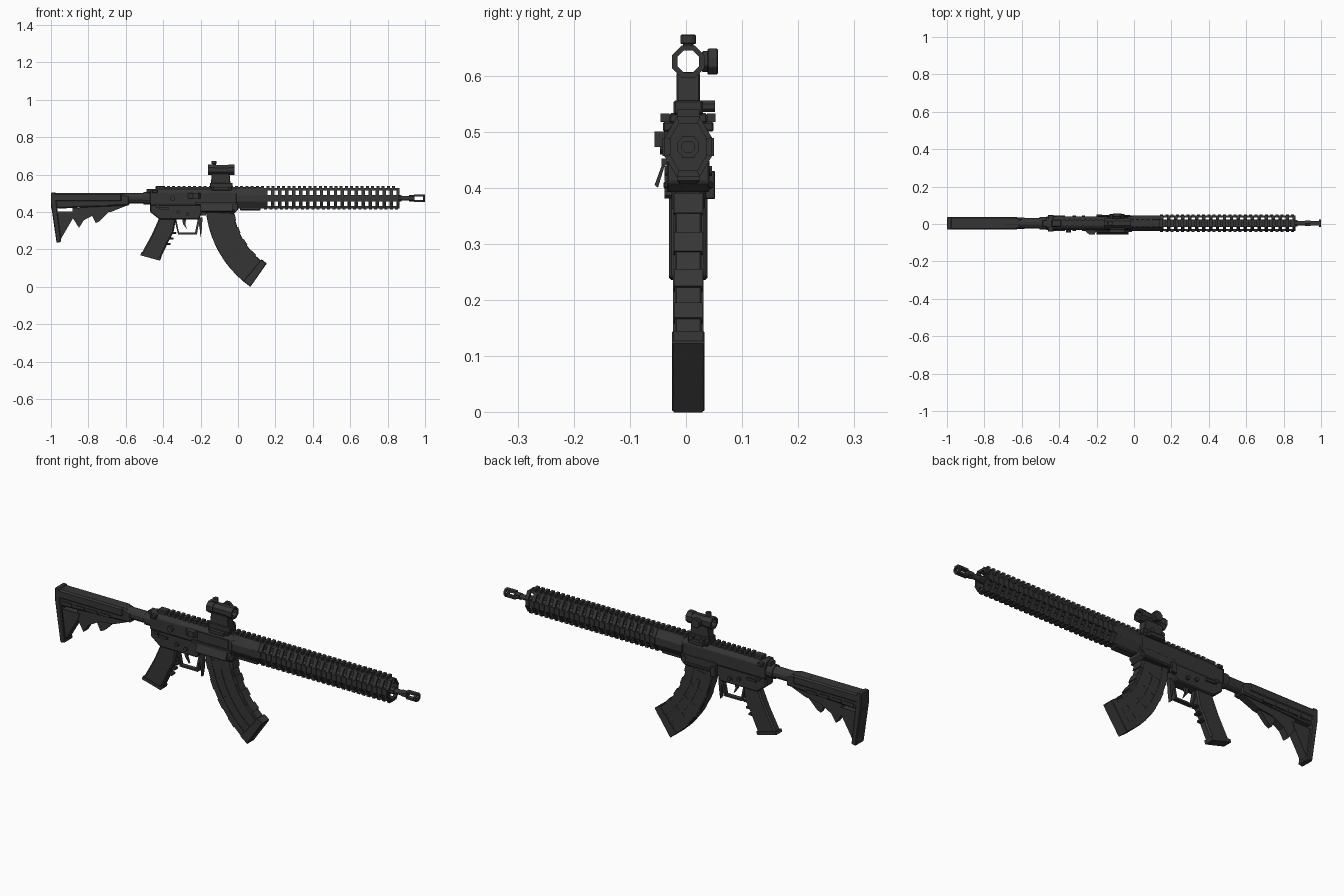
import bpy
import bmesh
from math import cos, sin, tau, radians

old_cube = bpy.data.objects.get("Cube")
if old_cube:
    bpy.data.objects.remove(old_cube, do_unlink=True)

black = bpy.data.materials.new("matte black")
black.use_nodes = True
shader = black.node_tree.nodes["Principled BSDF"]
black.diffuse_color = (.036, .036, .036, 1)
shader.inputs["Base Color"].default_value = black.diffuse_color
shader.inputs["Roughness"].default_value = .7

# Shared levels and stations
MIDDLE = .004
BORE = .473
BUTT = -1
STOCK_TOP = .5
RECEIVER_REAR = -.47
RECEIVER_BELLY = .36
GUARD_START, GUARD_END = .14, .86
GUARD_WIDE, GUARD_TALL = .042, .054
FLAT, SIDE_FLAT = .02, .017
RAIL_TOP = .54
SIGHT_HEIGHT = .625
SIDES = (-1, 1)


# A solid is an axis, an outline across that axis, and its two ends along it
def make_part(name, solids, bevel=0):
    bm = bmesh.new()
    for axis, outline, start, end in solids:
        def place(point, along):
            u, v = point
            return {"x": (along, u, v), "y": (u, along, v), "z": (u, v, along)}[axis]
        near = [bm.verts.new(place(point, start)) for point in outline]
        far = [bm.verts.new(place(point, end)) for point in outline]
        bm.faces.new(near)
        bm.faces.new(reversed(far))
        for i in range(len(outline)):
            bm.faces.new((near[i - 1], far[i - 1], far[i], near[i]))
    bmesh.ops.recalc_face_normals(bm, faces=bm.faces[:])
    mesh = bpy.data.meshes.new(name)
    bm.to_mesh(mesh)
    bm.free()
    mesh.materials.append(black)
    part = bpy.data.objects.new(name, mesh)
    bpy.context.collection.objects.link(part)
    if bevel:
        modifier = part.modifiers.new("edge bevel", "BEVEL")
        modifier.width = bevel
        modifier.segments = 1


def slab(outline, half, middle=MIDDLE):
    return "y", outline, middle - half, middle + half


def box(left, right, low, high, half, middle=MIDDLE):
    return slab([(left, low), (right, low), (right, high), (left, high)], half, middle)


def ring(u, v, radius, sides=8):
    angles = [tau * (i + .5) / sides for i in range(sides)]
    return [(u + radius * cos(a), v + radius * sin(a)) for a in angles]


def rod(left, right, radius, sides=8, height=BORE):
    return "x", ring(MIDDLE, height, radius, sides), left, right


def pin(x, z, radius, near, far):
    return "y", ring(x, z, radius), near, far


def tube(left, right, radius, hole, height):
    outer, inner = ring(MIDDLE, height, radius), ring(MIDDLE, height, hole)
    return [("x", [outer[i - 1], outer[i], inner[i], inner[i - 1]], left, right)
            for i in range(len(outer))]


def octagon(left, right, wide, tall, flat, side_flat):
    corner = [(wide, side_flat), (flat, tall)]
    outline = corner + [(-y, z) for y, z in reversed(corner)]
    outline += [(-y, -z) for y, z in outline]
    return "x", [(MIDDLE + y, BORE + z) for y, z in outline], left, right


def stations(start, end, pitch):
    count = int((end - start) / pitch) + 1
    return [start + i * pitch for i in range(count)]


# Shoulder stock
make_part("stock_body", [
    slab([(BUTT, .416), (-.58, .435), (-.58, .485), (-.62, STOCK_TOP), (BUTT, STOCK_TOP)], .03)], .007)
make_part("stock_top", [box(BUTT, -.62, .455, STOCK_TOP, .034)], .007)
make_part("butt_plate", [
    slab([(BUTT, .505), (-.975, .505), (-.965, .4), (-.945, .24), (-.97, .235), (BUTT, .44)], .034)], .004)
make_part("stock_web", [
    slab([(-.98, .402), (-.87, .402), (-.88, .37), (-.95, .25), (-.97, .25)], .022),
    slab([(-.885, .42), (-.885, .37), (-.85, .315), (-.825, .355), (-.76, .39), (-.68, .4), (-.58, .44)],
         .018)])
make_part("stock_lever", [slab([(-.79, .4), (-.76, .34), (-.74, .35), (-.69, .4)], .012)])
make_part("stock_ribs", [
    box(x, x + .055, .432, .446, .034) for x in stations(-.96, -.68, .07)])
make_part("buffer_tube", [
    rod(-.7, RECEIVER_REAR, .029, sides=12),
    rod(-.505, RECEIVER_REAR, .035, sides=12)])

# Receiver
make_part("upper_receiver", [
    octagon(RECEIVER_REAR, 0, wide=.036, tall=.05, flat=FLAT, side_flat=.03)], .003)
make_part("lower_receiver", [
    slab([(RECEIVER_REAR, .45), (RECEIVER_REAR, .4), (-.42, RECEIVER_BELLY), (-.21, RECEIVER_BELLY),
          (-.19, .4), (-.19, .45)], .03)], .005)
make_part("magazine_well", [
    slab([(-.2, .45), (-.2, .4), (-.02, .392), (0, .41), (0, .45)], .038),
    box(-.19, -.02, .398, .412, .044)], .003)
make_part("receiver_pins", [
    pin(x, z, .01, MIDDLE - .042, MIDDLE + .042)
    for x, z in ((-.43, .43), (-.02, .43), (-.27, .39), (-.32, .4))])
make_part("charging_handle", [
    box(-.49, -.4, STOCK_TOP, .522, half=.018),
    box(-.46, -.43, STOCK_TOP, .518, half=.045)], .003)
make_part("rear_block", [box(-.44, -.39, .515, RAIL_TOP, half=FLAT)], .004)
make_part("receiver_rail", [box(-.39, GUARD_START, .515, .533, half=.014)])
make_part("case_deflector", [
    ("z", [(-.27, -.03), (-.24, -.056), (-.21, -.056), (-.2, -.03)], BORE, STOCK_TOP)])
make_part("forward_assist", [pin(-.35, BORE, .015, near=-.046, far=-.03)])
make_part("ejection_port", [box(-.2, -.03, .455, STOCK_TOP, half=.004, middle=-.034)])
make_part("port_cover", [
    ("x", [(-.036, .446), (-.041, .446), (-.056, .405), (-.05, .4)], -.2, -.03),
    box(-.23, -.01, .44, .452, half=.005, middle=-.039)])
make_part("selector_levers", [
    box(-.42, -.37, .412, .424, half=.004, middle=MIDDLE + side * .038) for side in SIDES])
make_part("bolt_catch", [box(-.2, -.17, .38, .43, half=.009, middle=.043)], .002)

# Grip and trigger group
make_part("grip", [
    slab([(-.42, .37), (-.33, .37), (-.345, .29), (-.37, .245), (-.42, .14), (-.52, .17), (-.46, .28)],
         half=.021)], .007)
make_part("grip_cap", [
    slab([(-.418, .14), (-.522, .168), (-.517, .183), (-.41, .155)], half=.024)])
make_part("grip_ridges", [
    box(-.39 + rise / 2, -.36 + rise / 2, .222 + rise, .234 + rise, half=.016)
    for rise in (0, .03, .06)], .003)
make_part("trigger_guard", [
    slab([(-.33, RECEIVER_BELLY), (-.315, .289), (-.23, .289), (-.215, RECEIVER_BELLY),
          (-.205, RECEIVER_BELLY), (-.22, .28), (-.32, .28), (-.34, RECEIVER_BELLY)], half=.011)])
make_part("trigger", [
    slab([(-.3, .37), (-.275, .37), (-.282, .335), (-.272, .306), (-.294, .335)], half=.006)])
make_part("magazine_release", [
    slab([(-.215, .37), (-.19, .37), (-.193, .31), (-.2, .26), (-.205, .31)], half=.01)])

# Curved magazine, swept about a centre ahead of the receiver
SWEEP_X, SWEEP_Z = .391, .463
FRONT_RADIUS, BACK_RADIUS = .42, .566
SWEEP_END = 55


def sector(from_back, to_back, start, end):
    def arc(share):
        radius = FRONT_RADIUS + (BACK_RADIUS - FRONT_RADIUS) * share
        return [(SWEEP_X - radius * cos(radians(a)), SWEEP_Z - radius * sin(radians(a)))
                for a in range(start, end + 1, 5)]
    return arc(from_back) + arc(to_back)[::-1]


def sweep(inner, outer, half, start=0):
    return [slab(sector(inner, outer, a, a + 5), half) for a in range(start, SWEEP_END, 5)]


make_part("magazine", [slab(sector(0, 1, 0, SWEEP_END), half=.024)], .003)
make_part("magazine_ribs", sweep(.08, .3, half=.027) + sweep(.46, .6, half=.027, start=15)
          + sweep(.76, .96, half=.027))
make_part("magazine_bands", [
    slab(sector(-.03, 1, a, a + 5), half=.0255) for a in range(10, SWEEP_END, 10)])
make_part("magazine_base", [slab(sector(-.05, 1, SWEEP_END - 5, SWEEP_END), half=.029)], .003)

# Handguard: four rails joined by diagonal ribs
make_part("handguard_collar", [
    octagon(-.01, GUARD_START, GUARD_WIDE, GUARD_TALL, FLAT, SIDE_FLAT)], .002)
make_part("collar_plate", [box(.01, .12, .408, .425, half=FLAT)], .004)
rails = []
ribs = []
for side in SIDES:
    level = BORE + side * (GUARD_TALL - .006)
    rails.append(box(.1, GUARD_END, level - .006, level + .006, half=FLAT))
    rails.append(box(.1, GUARD_END, BORE - SIDE_FLAT, BORE + SIDE_FLAT, half=.005,
                     middle=MIDDLE + side * (GUARD_WIDE - .005)))
    for up in SIDES:
        diagonal = [(FLAT, GUARD_TALL), (GUARD_WIDE, SIDE_FLAT),
                    (GUARD_WIDE - .009, SIDE_FLAT - .004), (FLAT - .004, GUARD_TALL - .011)]
        outline = [(MIDDLE + side * y, BORE + up * z) for y, z in diagonal]
        ribs += [("x", outline, x, x + .018) for x in stations(GUARD_START, GUARD_END, .0372)]
make_part("handguard_rails", rails)
make_part("handguard_ribs", ribs)

TOOTH, PITCH = .016, .028
teeth = [box(x, x + TOOTH, .52, RAIL_TOP, half=FLAT)
         for x in stations(-.38, GUARD_END - TOOTH, PITCH)]
for x in stations(GUARD_START, GUARD_END - TOOTH, PITCH):
    teeth.append(box(x, x + TOOTH, .413, .42, half=FLAT))
    for side in SIDES:
        teeth.append(box(x, x + TOOTH, BORE - TOOTH, BORE + TOOTH, half=.004,
                         middle=MIDDLE + side * GUARD_WIDE))
make_part("rail_teeth", teeth)

# Barrel and muzzle
make_part("barrel", [
    rod(-.02, .93, radius=.013, sides=12),
    rod(.84, .875, radius=.018),
    rod(.915, .943, radius=.018, sides=6)])
prongs = []
for side in SIDES:
    level = BORE + side * .0145
    prongs.append(box(.94, 1, level - .005, level + .005, half=.011))
make_part("muzzle_device", prongs + tube(.988, 1, radius=.021, hole=.012, height=BORE))

# Optic
make_part("sight_clamp", [
    box(-.15, -.03, .53, .556, half=.026),
    box(-.145, -.035, .515, .533, half=.034)], .003)
make_part("clamp_knobs", [
    pin(x, .545, .011, near=.025, far=.052) for x in (-.12, -.06)])
make_part("clamp_bars", [
    box(-.13, -.05, .517, .532, half=.008, middle=MIDDLE + side * .041) for side in SIDES])
make_part("sight_mount", [
    slab([(-.145, .55), (-.04, .55), (-.045, .606), (-.14, .606)], half=.021)], .003)
make_part("sight_tube", [
    panel for left, right, radius in ((-.15, -.03, .028), (-.16, -.125, .031), (-.05, -.02, .031))
    for panel in tube(left, right, radius, hole=.021, height=SIGHT_HEIGHT)])
make_part("sight_side_knob", [
    pin(-.09, SIGHT_HEIGHT, FLAT, near=.028, far=.04),
    pin(-.09, SIGHT_HEIGHT, .025, near=.038, far=.057)], .002)
make_part("sight_top_knob", [
    ("z", ring(-.128, MIDDLE, .01), .645, .66),
    ("z", ring(-.128, MIDDLE, .015), .656, .673)], .002)
